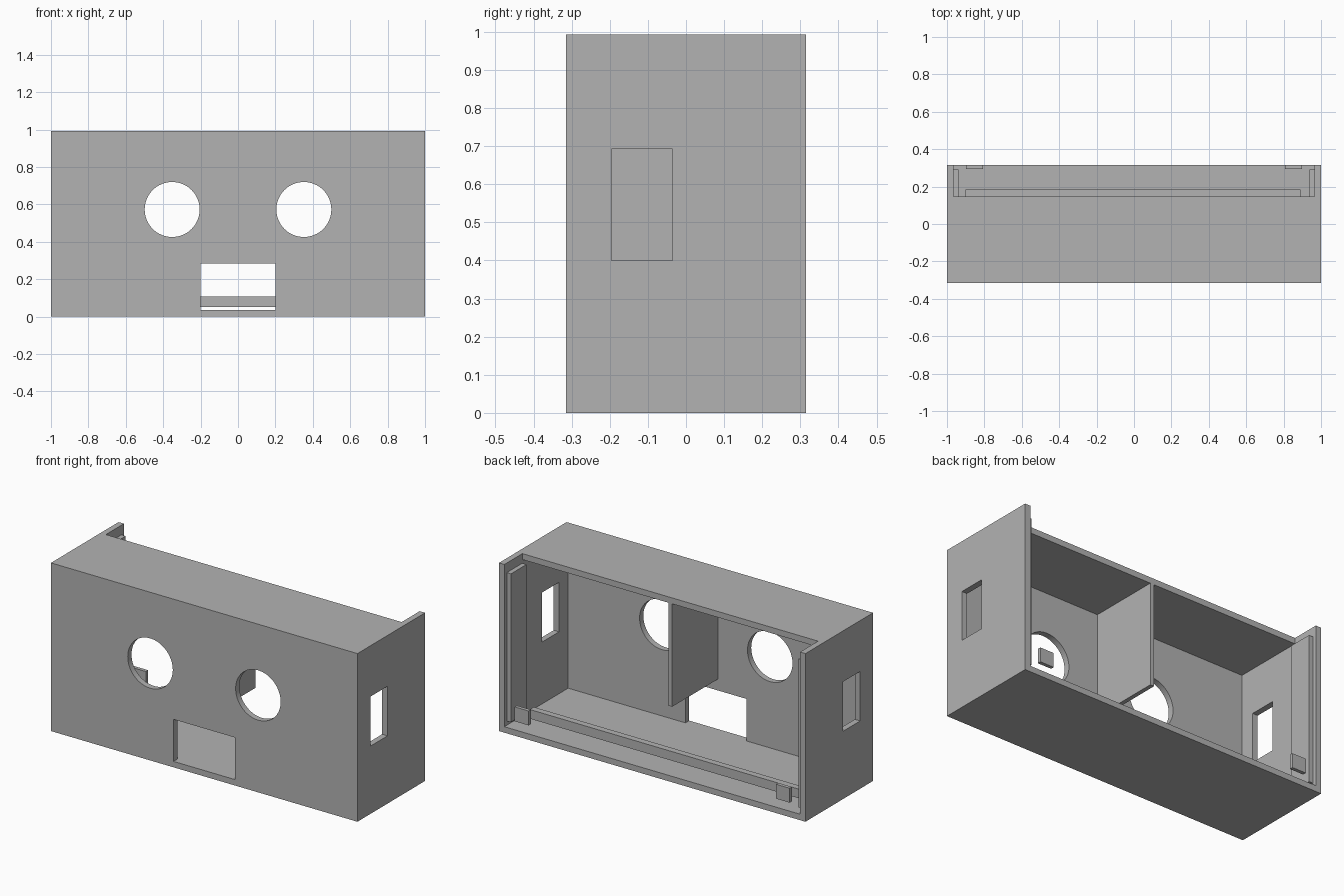
import bpy

cube = bpy.data.objects.get("Cube")
if cube:
    bpy.data.objects.remove(cube, do_unlink=True)

grey = bpy.data.materials.new("plain grey")
grey.use_nodes = True
grey.diffuse_color = (0.45, 0.45, 0.45, 1)
grey.node_tree.nodes["Principled BSDF"].inputs["Base Color"].default_value = (0.45, 0.45, 0.45, 1)

W, D, H, T = 1.0, 0.315, 0.992, 0.035   # half width, half depth, height, wall
LID_BACK = 0.147                        # the top panel stops here


def box(name, x, y, z):
    """Box from (min, max) ranges on each axis."""
    spans = (x, y, z)
    bpy.ops.mesh.primitive_cube_add(size=1)
    ob = bpy.context.object
    ob.name = name
    for v in ob.data.vertices:
        v.co = [a + (b - a) * (c + 0.5) for (a, b), c in zip(spans, v.co)]
    ob.data.materials.append(grey)
    return ob


def cut(target, cutter):
    """Subtract the cutter, then discard it."""
    mod = target.modifiers.new("cut", "BOOLEAN")
    mod.operation = "DIFFERENCE"
    mod.solver = "EXACT"
    mod.object = cutter
    bpy.ops.object.select_all(action="DESELECT")
    bpy.context.view_layer.objects.active = target
    target.select_set(True)
    bpy.ops.object.modifier_apply(modifier=mod.name)
    bpy.data.objects.remove(cutter, do_unlink=True)


# Open-backed case with a shortened top
case = box("case", (-W, W), (-D, D), (0, H))
cut(case, box("cavity", (T - W, W - T), (T - D, D + 0.1), (T, H - T)))
cut(case, box("lid_notch", (T - W, W - T), (LID_BACK, D + 0.1), (H - 0.1, H + 0.1)))

# Front window and the side windows
cut(case, box("front_window", (-0.2, 0.2), (-D - 0.1, 0), (T, 0.283)))
cut(case, box("side_windows", (-W - 0.1, W + 0.1), (-0.195, -0.035), (0.4, 0.692)))

# Round front openings
for side in (-1, 1):
    bpy.ops.mesh.primitive_cylinder_add(vertices=64, radius=0.147, depth=0.2,
                                        location=(side * 0.352, -D, 0.573),
                                        rotation=(1.5708, 0, 0))
    cutter = bpy.context.object
    cutter.data.materials.append(grey)
    cut(case, cutter)
bpy.ops.object.shade_smooth_by_angle()

# Inner divider and the long retaining bar
box("divider", (-0.0125, 0.0125), (T - D, LID_BACK), (0.35, H - T))
box("retaining_bar", (-0.9, 0.89), (LID_BACK, 0.185), (0.053, 0.107))

# Side rails and small rear catches
for side, label in ((-1, "right"), (1, "left")):
    def span(a, b):
        return tuple(sorted((side * a, side * b)))
    box(label + "_rail", span(0.938, W - T), (LID_BACK, 0.292), (0.06, 0.935))
    box(label + "_catch", span(0.807, 0.897), (0.294, D), (0.085, 0.17))
